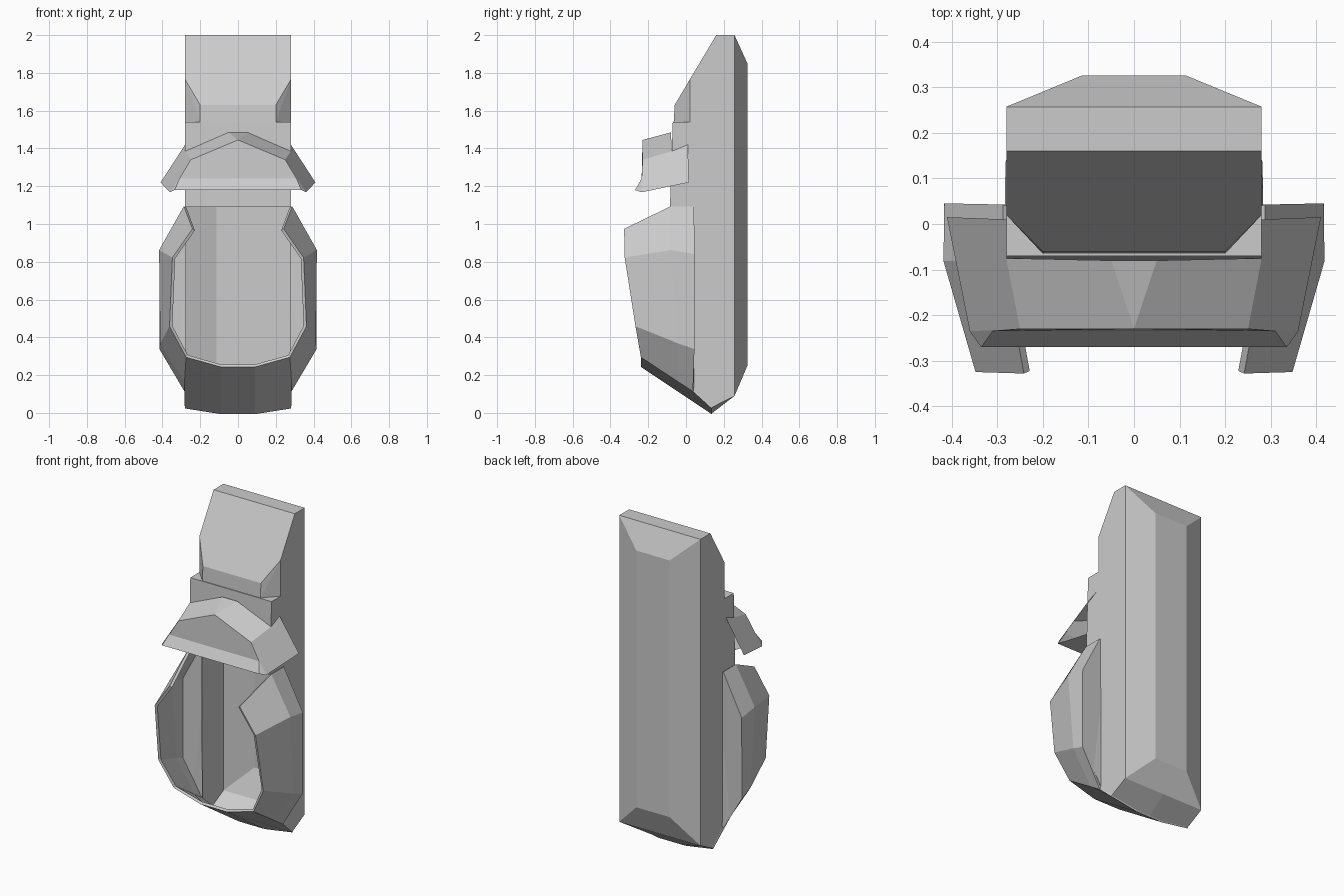
import bpy, bmesh

if "Cube" in bpy.data.objects:
    bpy.data.objects.remove(bpy.data.objects["Cube"])

W = 0.28          # half width of the column
BACK = 0.257      # where the back bevel starts


def finish(name, bm, mirror=True, thickness=0):
    bmesh.ops.recalc_face_normals(bm, faces=bm.faces[:])
    me = bpy.data.meshes.new(name)
    bm.to_mesh(me)
    bm.free()
    ob = bpy.data.objects.new(name, me)
    bpy.context.collection.objects.link(ob)
    if mirror:
        m = ob.modifiers.new("mirror", 'MIRROR')
        m.use_clip = True
    if thickness:
        s = ob.modifiers.new("wall", 'SOLIDIFY')
        s.thickness = thickness
        s.offset = 0
    return ob


def shell(name, polys, thickness=0):
    """Open sheet: right half from polygons of points, then mirrored."""
    bm = bmesh.new()
    for p in polys:
        bm.faces.new([bm.verts.new(c) for c in p])
    bmesh.ops.remove_doubles(bm, verts=bm.verts[:], dist=0.001)
    return finish(name, bm, True, thickness)


def hull(name, half):
    """Convex solid from points given for the right half."""
    bm = bmesh.new()
    for x, y, z in half:
        for s in (1, -1):
            bm.verts.new((s * x, y, z))
    bmesh.ops.convex_hull(bm, input=bm.verts[:])
    bmesh.ops.dissolve_limit(bm, angle_limit=0.01, verts=bm.verts[:], edges=bm.edges[:])
    return finish(name, bm, False)


# sloped head of the column with cut front corners
hull("column_head", [
    (W, 0.16, 2), (W, BACK, 2), (0.115, 0.325, 1.85), (0.115, 0.325, 1.54),
    (W, BACK, 1.54), (W, 0.02, 1.765), (W, 0.02, 1.54),
    (0.2, -0.06, 1.63), (0.2, -0.065, 1.54)])

# solid middle of the column
hull("column_middle", [
    (W, -0.07, 1.54), (W, -0.085, 1.09),
    (W, BACK, 1.54), (W, BACK, 1.09),
    (0.115, 0.325, 1.54), (0.115, 0.325, 1.09)])

# hollow lower column, open to the front
top = 1.09
b0, b1, b2 = (W, BACK, 0.09), (0.115, 0.325, 0.25), (0, 0.325, 0.25)
f0, f1, f2 = (W, 0.14, 0.03), (0.09, 0.14, 0), (0, 0.14, 0)
D = (W, 0.04, 0.12)
shell("column_lower", [
    [(W, 0.04, top), (W, BACK, top), b0, f0, D],
    [(W, BACK, top), (0.115, 0.325, top), b1, b0],
    [(0.115, 0.325, top), (0, 0.325, top), b2, b1],
    [b0, b1, b2, (0, BACK, 0.09)],
    [f0, f1, f2, (0, BACK, 0.09), b0]])

# faceted basin: back panel, side bands and underside
back = [(W, 0.04, top), (0.41, 0.04, 0.84), (0.41, 0.04, 0.34), D]
mid = [(W, -0.08, top), (0.41, -0.08, 0.86), (0.405, -0.04, 0.37), (0.279, -0.04, 0.172)]
rim = [(0.235, -0.325, 0.97), (0.34, -0.322, 0.82), (0.355, -0.265, 0.46), (0.27, -0.235, 0.30)]
g, h = (0.09, -0.235, 0.25), (0, -0.235, 0.25)
polys = [back]
for i in range(3):
    polys.append([back[i], back[i + 1], mid[i + 1], mid[i]])
    polys.append([mid[i], mid[i + 1], rim[i + 1], rim[i]])
polys += [[D, f0, f1, g, rim[3], mid[3]], [f1, f2, h, g]]
shell("basin", polys, 0.016)

# hood over the opening: roof, wings, front panel and flared lip
ridge, ridge2 = (0, -0.08, 1.485), (0.05, -0.08, 1.485)
peak, corner = (0, -0.23, 1.445), (0.25, -0.23, 1.34)
tip, lip = (0.36, -0.235, 1.168), (0.335, -0.27, 1.18)
low = (0.31, -0.235, 1.24)
shoulder = (W, -0.075, 1.385)
shell("hood", [
    [ridge, ridge2, peak],
    [ridge2, shoulder, corner, peak],
    [shoulder, (W, 0.01, 1.42), (0.41, 0.015, 1.22), tip, corner],
    [peak, corner, low, (0, -0.235, 1.24)],
    [(0, -0.235, 1.24), low, lip, (0, -0.27, 1.18)],
    [corner, tip, lip, low]])

# underside of the hood lip running back to the column
shell("hood_underside", [
    [(0, -0.27, 1.18), lip, (W, -0.08, 1.18), (0, -0.08, 1.18)]])
